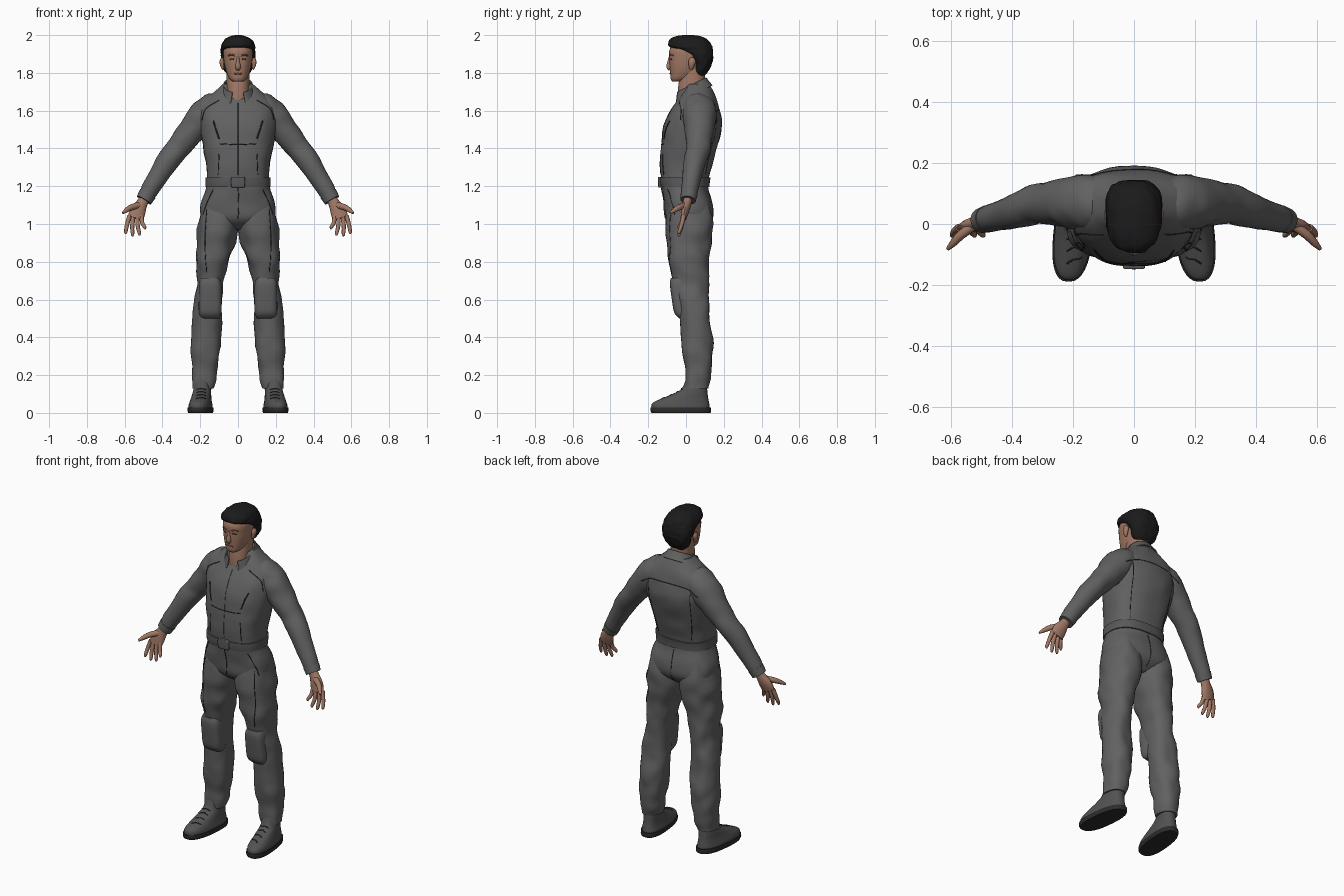
import bpy
import bmesh
import math
from mathutils import Vector, noise
from mathutils.bvhtree import BVHTree

if "Cube" in bpy.data.objects:
    bpy.data.objects.remove(bpy.data.objects["Cube"], do_unlink=True)


def material(name, r, g, b):
    mat = bpy.data.materials.new(name)
    mat.use_nodes = True
    mat.diffuse_color = (r, g, b, 1)
    bsdf = next(n for n in mat.node_tree.nodes if n.type == 'BSDF_PRINCIPLED')
    bsdf.inputs["Base Color"].default_value = (r, g, b, 1)
    bsdf.inputs["Roughness"].default_value = 0.8
    return mat


SUIT = material("suit grey", .12, .12, .12)
BELT = material("belt grey", .1, .1, .1)
BOOT = material("boot grey", .085, .085, .085)
DARK = material("dark seam", .025, .025, .025)
HAIR = material("black hair", .011, .011, .011)
SKIN = material("skin", .36, .19, .13)
LIPS = material("lips", .24, .11, .08)


def build(name, rings, mat, caps=True, skip=()):
    """Join equal rings of points into a smooth skinned mesh."""
    bm = bmesh.new()
    grid = [[bm.verts.new(co) for co in ring] for ring in rings]
    n = len(grid[0])
    for low, high in zip(grid, grid[1:]):
        for i in range(n):
            if i not in skip:
                j = (i + 1) % n
                bm.faces.new((low[i], low[j], high[j], high[i]))
    if caps:
        bm.faces.new(grid[0])
        bm.faces.new(grid[-1])
    bmesh.ops.recalc_face_normals(bm, faces=bm.faces)
    mesh = bpy.data.meshes.new(name)
    bm.to_mesh(mesh)
    bm.free()
    mesh.materials.append(mat)
    mesh.shade_smooth()
    mesh.set_sharp_from_angle(angle=math.radians(42))
    obj = bpy.data.objects.new(name, mesh)
    bpy.context.collection.objects.link(obj)
    return obj


def spline(rows, steps):
    """Catmull-Rom interpolation of whole rows."""
    out = []
    last = len(rows) - 1
    for k in range(last):
        quad = zip(rows[max(k - 1, 0)], rows[k], rows[k + 1], rows[min(k + 2, last)])
        quad = list(quad)
        for m in range(steps):
            t = m / steps
            out.append([b + t * (c - a + t * (2 * a - 5 * b + 4 * c - d
                        + t * (3 * (b - c) + d - a))) / 2 for a, b, c, d in quad])
    return out + [list(rows[last])]


def power(v, p):
    return math.copysign(abs(v) ** (2 / p), v)


def loft(name, rows, mat, s=1, n=32, p=2.3, caps=True, toe=0, tilt=0,
         fold=0, freq=14, skip=(), steps=4):
    """Stack level slices given as (z, x0, x1, y0, y1) or (z, half_width, y0, y1)."""
    rows = [r if len(r) == 5 else (r[0], -r[1], *r[1:]) for r in rows]
    rings = []
    for z, x0, x1, y0, y1 in spline(rows, steps):
        ring = []
        for i in range(n):
            a = math.tau * i / n
            cx, cy = power(math.cos(a), p), power(math.sin(a), p)
            x = (x0 + x1 + (x1 - x0) * cx) / 2
            y = (y0 + y1 + (y1 - y0) * cy) / 2
            push = fold * noise.noise(Vector((x * freq, y * freq, z * freq)))
            x, y = x + push * cx, y + push * cy
            ring.append((s * (x - toe * y), y, z + tilt * y))
        rings.append(ring)
    return build(name, rings, mat, caps, skip)


def tube(name, rows, mat, s=1, n=14, steps=3, fold=0):
    """Sweep ellipses along a path of (x, y, z, radius_across, radius_deep)."""
    rows = spline(rows, steps)
    path = [Vector(r[:3]) for r in rows]
    rings = []
    for k, (c, row) in enumerate(zip(path, rows)):
        t = (path[min(k + 1, len(path) - 1)] - path[max(k - 1, 0)]).normalized()
        deep = Vector((0, 1, 0))
        deep = (deep - t * deep.dot(t)).normalized()
        across = t.cross(deep)
        ring = []
        for i in range(n):
            a = math.tau * i / n
            d = across * math.cos(a) * row[3] + deep * math.sin(a) * row[4]
            v = c + d * (1 + fold * noise.noise((c + d) * 16))
            ring.append((s * v.x, v.y, v.z))
        rings.append(ring)
    return build(name, rings, mat)


def tree_of(objs):
    verts, faces = [], []
    for o in objs:
        base = len(verts)
        verts += [v.co.copy() for v in o.data.vertices]
        faces += [[base + i for i in f.vertices] for f in o.data.polygons]
    return BVHTree.FromPolygons(verts, faces)


def seam(name, tree, points, s=1, back=False, r=.0025, mat=DARK):
    """Thin cord laid on a surface along (x, z) points, seen from front or back."""
    side = 1 if back else -1
    rows = []
    for x, z in spline(points, 6):
        hit = tree.ray_cast(Vector((s * x, side, z)), Vector((0, -side, 0)))[0]
        if hit:
            rows.append((hit.x, hit.y, hit.z, r, r))
    if len(rows) > 1:
        tube(name, rows, mat, n=6, steps=1)


# Torso and pelvis
suit = [loft("torso", [
    (.97, .07, -.04, .08), (1.02, .185, -.1, .135), (1.1, .198, -.115, .143),
    (1.2, .168, -.128, .117), (1.3, .168, -.137, .135), (1.4, .185, -.132, .162),
    (1.5, .2, -.12, .187), (1.58, .205, -.092, .184), (1.65, .18, -.05, .168),
    (1.7, .125, -.02, .145), (1.74, .08, 0, .12)], SUIT, n=40, p=2.5, fold=.006)]

SIDES = ((1, "left"), (-1, "right"))
for s, tag in SIDES:
    # Trouser leg, knee pad and sleeve
    suit.append(loft(tag + "_leg", [
        (1.12, .01, .185, -.09, .12), (1, 0, .212, -.108, .142),
        (.9, .015, .217, -.1, .132), (.8, .048, .22, -.093, .125),
        (.7, .075, .216, -.07, .123), (.6, .085, .23, -.05, .12),
        (.5, .085, .245, -.03, .125), (.4, .086, .25, -.028, .138),
        (.3, .1, .25, -.02, .142), (.2, .116, .247, -.002, .13),
        (.13, .13, .242, -.005, .12)], SUIT, s, fold=.01))
    suit.append(loft(tag + "_knee_pad", [
        (.5, .1, .195, -.035, .03), (.53, .088, .207, -.062, .03),
        (.6, .086, .208, -.075, .03), (.68, .088, .207, -.085, .03),
        (.715, .1, .198, -.08, .03)], SUIT, s, p=3.2))
    suit.append(tube(tag + "_sleeve", [
        (.1, .07, 1.63, .07, .08), (.14, .07, 1.605, .086, .09),
        (.185, .07, 1.562, .088, .09), (.245, .07, 1.495, .074, .077),
        (.307, .065, 1.415, .064, .066), (.363, .05, 1.345, .06, .06),
        (.45, .025, 1.21, .049, .046), (.496, .012, 1.13, .041, .04)],
        SUIT, s, n=24, steps=4, fold=.09))
    tube(tag + "_cuff", [(.478, .017, 1.16, .047, .045),
                         (.498, .011, 1.126, .043, .041)], SUIT, s, n=24)

    # Palm, thumb and fingers
    tube(tag + "_palm", [(.488, .012, 1.145, .027, .023), (.508, .006, 1.11, .03, .023),
                         (.53, -.004, 1.07, .042, .021),
                         (.543, -.014, 1.03, .041, .015)], SKIN, s)
    tube(tag + "_thumb", [(.52, -.002, 1.1, .018, .017), (.565, -.035, 1.088, .016, .015),
                          (.592, -.063, 1.072, .012, .012),
                          (.61, -.082, 1.058, .006, .006)], SKIN, s, n=10)
    fingers = (("index", .574, .594, .947), ("middle", .554, .558, .935),
               ("ring", .532, .522, .94), ("little", .512, .494, .972))
    for finger, x0, x1, tip in fingers:
        mid = (1.04 + tip) / 2
        tube(tag + "_" + finger + "_finger", [
            (x0, -.012, 1.045, .012, .013), ((x0 + x1) / 2 + .004, -.024, mid, .011, .011),
            (x1, -.036, tip + .012, .009, .009), (x1, -.038, tip, .004, .004)],
            SKIN, s, n=10)

    # Boot, sole and laces
    boot = loft(tag + "_boot", [
        (.015, .135, .255, -.18, .125), (.035, .134, .256, -.184, .125),
        (.055, .138, .252, -.174, .122), (.08, .143, .246, -.12, .117),
        (.105, .146, .242, -.06, .114), (.13, .147, .238, -.022, .112),
        (.18, .147, .235, 0, .11)], BOOT, s, toe=.1, p=2.4)
    loft(tag + "_sole", [(0, .134, .258, -.182, .13), (.012, .13, .261, -.189, .133),
                         (.028, .131, .26, -.188, .132)],
         DARK, s, toe=.1, p=2.5, steps=2)
    surface = tree_of([boot])
    for k in range(4):
        z = .075 + k * .016
        seam(tag + "_lace", surface, [(.17, z), (.197, z + .006), (.22, z)], s, r=.003)

# Belt and buckle
belt = loft("belt", [(1.195, .173, -.134, .124), (1.22, .173, -.138, .126),
                     (1.245, .173, -.139, .13)], BELT, n=40, p=2.5)
loft("buckle", [(1.193, .03, -.143, -.11), (1.2, .036, -.147, -.11),
                (1.243, .036, -.148, -.11), (1.25, .03, -.145, -.11)], BELT, p=6)

# Stand-up collar with an open front
n = 36
front = n * 3 // 4
collar = loft("collar", [(1.665, .1, -.06, .14), (1.695, .087, -.055, .122),
                         (1.722, .078, -.052, .108)], SUIT, n=n, caps=False,
              tilt=.5, skip=range(front - 2, front + 2))
solid = collar.modifiers.new("thickness", 'SOLIDIFY')
solid.thickness = .007

# Sewn seams, zips and pocket edges
surface = tree_of(suit)
seam("front_zip", surface, [(0, 1.64), (0, 1.45), (0, 1.26)], r=.002, mat=BELT)
seam("chest_seam", surface, [(-.1, 1.425), (0, 1.42), (.1, 1.425)])
seam("fly_seam", surface, [(0, 1.19), (.004, 1.1), (0, 1.03)])
seam("back_yoke", surface, [(-.19, 1.56), (-.1, 1.6), (.1, 1.6), (.19, 1.56)], back=True)
seam("seat_seam", surface, [(0, 1.18), (0, 1.08), (0, .99)], back=True, r=.002)
for s, tag in SIDES:
    seam(tag + "_chest_zip", surface, [(.13, 1.545), (.1, 1.45)], s, r=.004)
    seam(tag + "_waist_seam", surface, [(.1, 1.37), (.105, 1.26)], s)
    seam(tag + "_shoulder_seam", surface, [(.1, 1.655), (.17, 1.61), (.19, 1.55)], s)
    seam(tag + "_hip_pocket", surface, [(.13, 1.185), (.165, 1.11), (.185, 1.05)], s)
    seam(tag + "_thigh_seam", surface, [(.165, 1.08), (.175, .9), (.165, .74)], s)
    seam(tag + "_back_pleat", surface, [(.14, 1.57), (.13, 1.4), (.11, 1.26)], s, True)

# Neck and head
loft("neck", [(1.63, .06, -.043, .1), (1.72, .06, -.042, .1), (1.83, .06, -.025, .1)], SKIN)
head = loft("head", [
    (1.754, .025, -.072, -.03), (1.768, .044, -.081, .02), (1.8, .06, -.084, .07),
    (1.84, .071, -.087, .1), (1.88, .077, -.088, .12), (1.92, .078, -.088, .125),
    (1.96, .065, -.06, .11), (1.985, .03, 0, .07)], SKIN, p=2.3)
tube("nose", [(0, -.078, 1.888, .007, .012), (0, -.086, 1.86, .009, .012),
              (0, -.09, 1.832, .015, .015), (0, -.082, 1.818, .01, .009)], SKIN)

# Facial details
surface = tree_of([head])
seam("mouth", surface, [(-.022, 1.794), (0, 1.797), (.022, 1.794)], r=.004, mat=LIPS)
for s, tag in SIDES:
    seam(tag + "_eye", surface, [(.021, 1.872), (.032, 1.874), (.043, 1.871)], s, r=.003)
    seam(tag + "_brow", surface, [(.016, 1.891), (.035, 1.897), (.052, 1.89)], s, mat=LIPS, r=.004)
    tube(tag + "_ear", [(.08, .025, 1.818, .004, .008), (.083, .028, 1.835, .01, .014),
                        (.086, .032, 1.862, .012, .02),
                        (.084, .034, 1.88, .005, .01)], SKIN, s)

# Swept short hair
loft("hair", [
    (1.785, .045, .05, .1), (1.81, .07, .04, .118), (1.85, .084, .036, .137),
    (1.88, .09, .018, .143), (1.905, .092, -.01, .144), (1.925, .092, -.055, .142),
    (1.94, .09, -.09, .138), (1.965, .08, -.092, .124), (1.985, .06, -.077, .1),
    (1.997, .03, -.04, .065), (2, .012, -.01, .03)], HAIR, n=40, p=2.4, fold=.006, freq=45)
